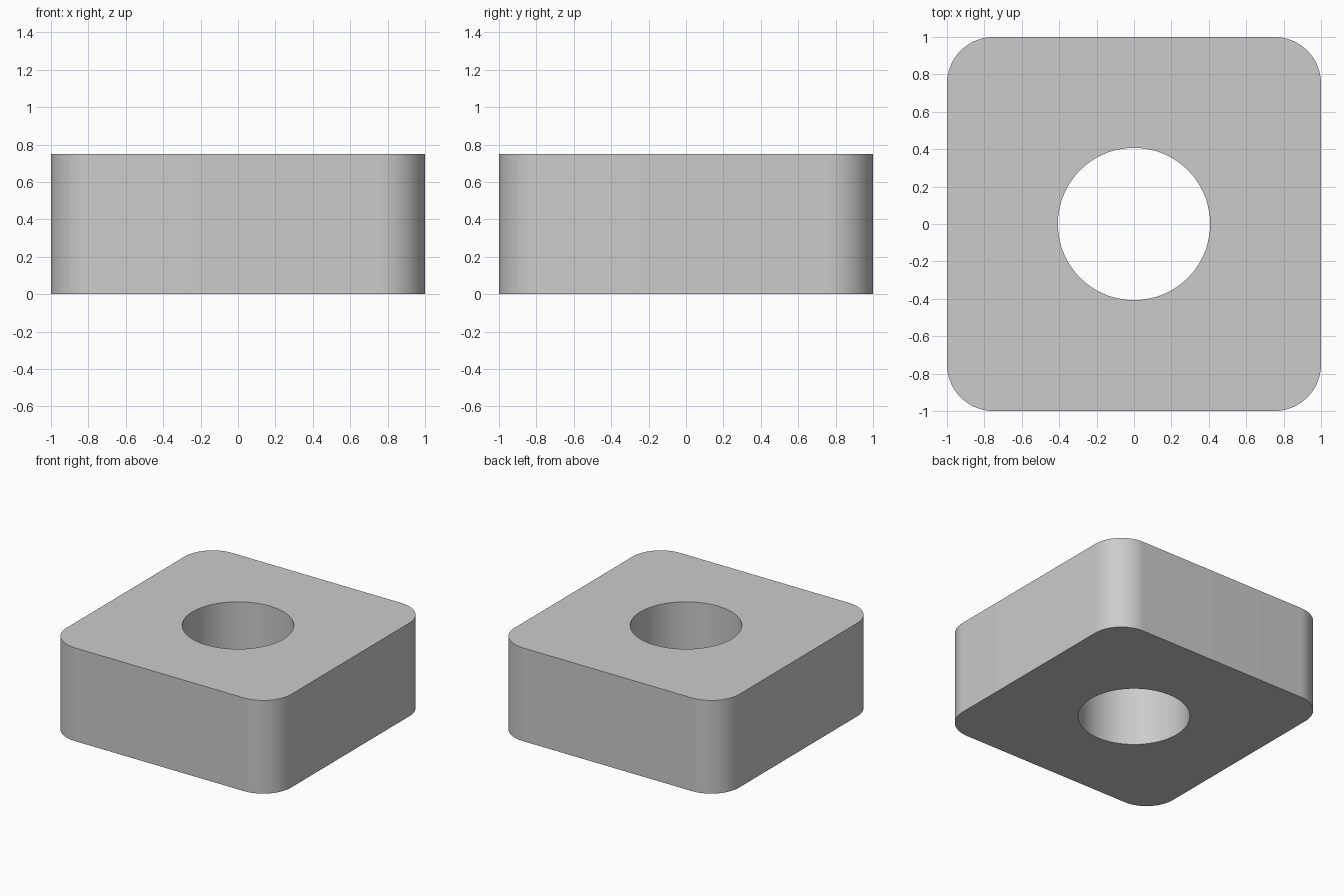
import bpy, bmesh
from math import cos, sin, pi, radians

if "Cube" in bpy.data.objects:
    bpy.data.objects.remove(bpy.data.objects["Cube"])

HALF, CORNER, HOLE, HEIGHT = 1.0, 0.25, 0.407, 0.75
STEPS = 23                      # segments per rounded corner
COUNT = 4 * (STEPS + 1)         # points per loop


def rounded_square():
    c = HALF - CORNER
    pts = []
    for q, (sx, sy) in enumerate([(1, 1), (-1, 1), (-1, -1), (1, -1)]):
        for j in range(STEPS + 1):
            a = (q + j / STEPS) * pi / 2
            pts.append((sx * c + CORNER * cos(a), sy * c + CORNER * sin(a)))
    return pts


def circle():
    angles = [(i + 0.5) * 2 * pi / COUNT for i in range(COUNT)]
    return [(HOLE * cos(a), HOLE * sin(a)) for a in angles]


# Square block with rounded corners and a round through hole
bm = bmesh.new()
outer, inner = rounded_square(), circle()
sections = [(outer, 0), (outer, HEIGHT), (inner, HEIGHT), (inner, 0)]
loops = [[bm.verts.new((x, y, z)) for x, y in pts] for pts, z in sections]
for k in range(4):
    a, b = loops[k], loops[(k + 1) % 4]
    for i in range(COUNT):
        n = (i + 1) % COUNT
        bm.faces.new((a[i], a[n], b[n], b[i]))
bmesh.ops.recalc_face_normals(bm, faces=bm.faces)

mesh = bpy.data.meshes.new("square_spacer")
bm.to_mesh(mesh)
bm.free()
block = bpy.data.objects.new("square_spacer", mesh)
bpy.context.collection.objects.link(block)

# Smooth round walls, crisp rims
bpy.context.view_layer.objects.active = block
block.select_set(True)
bpy.ops.object.shade_smooth_by_angle(angle=radians(30))
